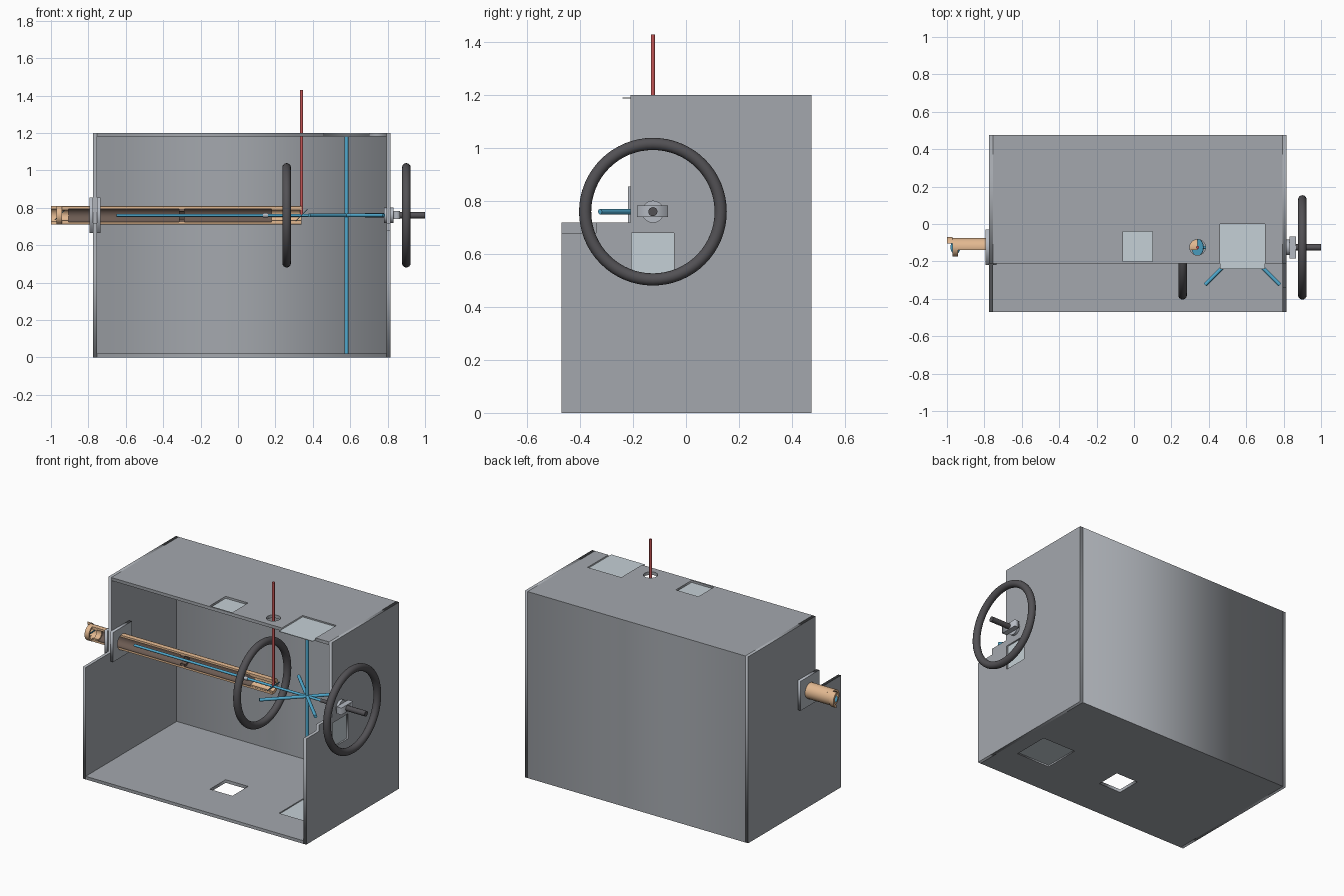
import bpy, bmesh, math
from mathutils import Matrix, Vector

if "Cube" in bpy.data.objects:
    bpy.data.objects.remove(bpy.data.objects["Cube"])

def material(name, rgb):
    m = bpy.data.materials.new(name)
    m.diffuse_color = (*rgb, 1)
    m.use_nodes = True
    m.node_tree.nodes["Principled BSDF"].inputs["Base Color"].default_value = m.diffuse_color
    return m

GREY = material("housing grey", (0.37, 0.39, 0.42))
PALE = material("pale pane", (0.56, 0.63, 0.67))
STEEL = material("light steel", (0.46, 0.49, 0.54))
TAN = material("tan", (0.76, 0.48, 0.28))
BROWN = material("dark brown", (0.15, 0.105, 0.085))
BLUE = material("blue", (0.08, 0.40, 0.62))
RED = material("red", (0.55, 0.09, 0.09))
DARK = material("dark rubber", (0.085, 0.082, 0.09))

AY, AZ = -0.125, 0.76                      # common axis of tube, wheels and shaft
XY = Matrix.Identity(4)
YZ = Matrix(((0, 0, 1, 0), (1, 0, 0, 0), (0, 1, 0, 0), (0, 0, 0, 1)))

def finish(ob, mat, smooth=False):
    ob.data.materials.clear()
    ob.data.materials.append(mat)
    if smooth:
        bpy.ops.object.select_all(action='DESELECT')
        ob.select_set(True)
        bpy.context.view_layer.objects.active = ob
        bpy.ops.object.shade_smooth_by_angle(angle=math.radians(35))
    return ob

def sheet(name, loops, lo, hi, frame, mat, smooth=False):
    """Outline with optional holes, extruded from lo to hi along the frame's third axis."""
    cu = bpy.data.curves.new(name, 'CURVE')
    cu.dimensions, cu.fill_mode, cu.extrude = '2D', 'BOTH', (hi - lo) / 2
    for loop in loops:
        sp = cu.splines.new('POLY')
        sp.points.add(len(loop) - 1)
        for p, (a, b) in zip(sp.points, loop):
            p.co = (a, b, 0, 1)
        sp.use_cyclic_u = True
    tmp = bpy.data.objects.new(name + "_outline", cu)
    bpy.context.collection.objects.link(tmp)
    dg = bpy.context.evaluated_depsgraph_get()
    me = bpy.data.meshes.new_from_object(tmp.evaluated_get(dg))
    bpy.data.objects.remove(tmp)
    me.transform(frame @ Matrix.Translation((0, 0, (lo + hi) / 2)))
    bm = bmesh.new()
    bm.from_mesh(me)
    bmesh.ops.remove_doubles(bm, verts=bm.verts, dist=1e-5)
    bmesh.ops.recalc_face_normals(bm, faces=bm.faces)
    bm.to_mesh(me)
    bm.free()
    ob = bpy.data.objects.new(name, me)
    bpy.context.collection.objects.link(ob)
    return finish(ob, mat, smooth)

def rect(a0, a1, b0, b1):
    return [(a0, b0), (a1, b0), (a1, b1), (a0, b1)]

def arc(a, b, r, start=0, end=2 * math.pi, n=32, closed=True):
    k = n if closed else n - 1
    return [(a + r * math.cos(start + (end - start) * i / k),
             b + r * math.sin(start + (end - start) * i / k)) for i in range(n)]

def half_ring(ro, ri, cut):
    """Ring around the axis, opened at the front by a flat cut at offset cut."""
    ao, ai = math.acos(cut / ro), math.acos(cut / ri)
    return arc(AY, AZ, ro, -ao, ao, 24, False) + arc(AY, AZ, ri, ai, -ai, 24, False)

def box(name, x0, x1, y0, y1, z0, z1, mat):
    return sheet(name, [rect(x0, x1, y0, y1)], z0, z1, XY, mat)

def rod(name, p, q, r, mat):
    p, q = Vector(p), Vector(q)
    bpy.ops.mesh.primitive_cylinder_add(vertices=20, radius=r, depth=(q - p).length, location=(p + q) / 2)
    ob = bpy.context.object
    ob.name = name
    ob.rotation_euler = (q - p).to_track_quat('Z', 'Y').to_euler()
    return finish(ob, mat, True)

# Housing: open front, stepped side walls, pierced roof and floor
X0, X1, Y0, Y1, YS, H, T = -0.775, 0.815, -0.47, 0.475, -0.21, 1.2, 0.02
left_profile = [(Y0, 0), (Y1, 0), (Y1, H), (YS, H), (YS, 0.72), (Y0, 0.72)]
right_profile = left_profile[:5] + [(-0.34, 0.72), (-0.34, 0.68), (Y0, 0.68)]
side_window = rect(-0.205, -0.045, 0.52, 0.68)
sheet("left_wall", [left_profile, arc(AY, AZ, 0.052)], X0, X0 + T, YZ, GREY)
sheet("right_wall", [right_profile, side_window], X1 - T, X1, YZ, GREY)
box("back_wall", X0 + T, X1 - T, Y1 - T, Y1, T, H - T, GREY)
middle = rect(-0.06, 0.10, -0.2, -0.04)
roof = [(X0 + T, YS), (0.46, YS), (0.46, 0), (0.70, 0), (0.70, YS), (X1 - T, YS), (X1 - T, Y1), (X0 + T, Y1)]
sheet("roof", [roof, middle, arc(0.34, AY, 0.042)], H - T, H, XY, GREY)
floor = rect(X0 + T, X1 - T, Y0, Y1)
corner = rect(0.46, 0.70, -0.24, 0)
sheet("floor", [floor, middle, corner], 0, T, XY, GREY)

# Thin panes in the openings
sheet("roof_pane", [corner], 1.187, 1.191, XY, PALE)
sheet("floor_pane", [corner], 0.009, 0.013, XY, PALE)
sheet("roof_window_pane", [middle], 1.182, 1.187, XY, PALE)
sheet("side_window_pane", [side_window], 0.800, 0.805, YZ, PALE)

# Square collars on both faces of the left wall
collar = rect(AY - 0.095, AY + 0.095, AZ - 0.095, AZ + 0.095)
for name, x in (("outer_collar", X0 - T), ("inner_collar", X0 + T)):
    sheet(name, [collar, arc(AY, AZ, 0.05)], x, x + T, YZ, STEEL)

# Cutaway tube with a dark lining
tube = sheet("tube", [half_ring(0.05, 0.038, -0.015)], -0.94, 0.34, YZ, TAN, True)
tube.data.materials.append(BROWN)
for f in tube.data.polygons:
    c = f.center
    radial = Vector((0, c.y - AY, c.z - AZ))
    if abs(f.normal.x) < 0.5 and radial.length < 0.0385 and f.normal.dot(radial) < 0:
        f.material_index = 1
sheet("tube_ring", [arc(AY, AZ, 0.05), arc(AY, AZ, 0.038)], -0.97, -0.94, YZ, TAN, True)
sheet("tube_end_lip", [half_ring(0.055, 0.04, 0.022)], -1.0, -0.97, YZ, TAN, True)
sheet("tube_end_sleeve", [half_ring(0.038, 0.03, -0.012)], -0.94, -0.905, YZ, TAN, True)
sheet("tube_stop", [half_ring(0.038, 0.024, -0.012)], -0.315, -0.285, YZ, BROWN, True)
sheet("tube_inner_sleeve", [half_ring(0.038, 0.03, -0.012)], 0.18, 0.34, YZ, TAN, True)
rod("small_bead", (0.135, AY, AZ), (0.16, AY, AZ), 0.012, STEEL)

# Tilted mirrors
for name, x, r, sx in (("tilted_mirror", 0.34, 0.045, 1), ("end_mirror", -0.955, 0.036, 1)):
    d = Vector((-sx, 0, 1)).normalized() * 0.0015
    c = Vector((x, AY, AZ))
    rod(name, c - d, c + d, r, BLUE)

# Beams: long one, vertical one, horizontal cross and red one
rod("long_beam", (-0.65, AY, AZ), (0.78, AY, AZ), 0.008, BLUE)
rod("vertical_beam", (0.58, AY, T), (0.58, AY, H - T), 0.01, BLUE)
for i, s in enumerate((1, -1)):
    rod(f"cross_beam_{i + 1}", (0.38, AY - 0.2 * s, AZ), (0.78, AY + 0.2 * s, AZ), 0.01, BLUE)
rod("red_beam", (0.34, AY, AZ), (0.34, AY, 1.43), 0.008, RED)

# Hand wheels
for name, x in (("inner_wheel", 0.26), ("outer_wheel", 0.90)):
    bpy.ops.mesh.primitive_torus_add(major_radius=0.256, minor_radius=0.023, major_segments=64,
                                     minor_segments=16, location=(x, AY, AZ), rotation=(0, math.pi / 2, 0))
    bpy.context.object.name = name
    finish(bpy.context.object, DARK, True)

# Shaft with its flange and clamp
rod("shaft", (0.86, AY, AZ), (1.0, AY, AZ), 0.017, DARK)
rod("inner_shaft", (0.68, AY, AZ), (0.80, AY, AZ), 0.011, DARK)
rod("shaft_flange", (0.78, AY, AZ), (0.832, AY, AZ), 0.042, STEEL)
box("shaft_clamp", 0.832, 0.866, -0.185, -0.068, 0.739, 0.783, STEEL)
